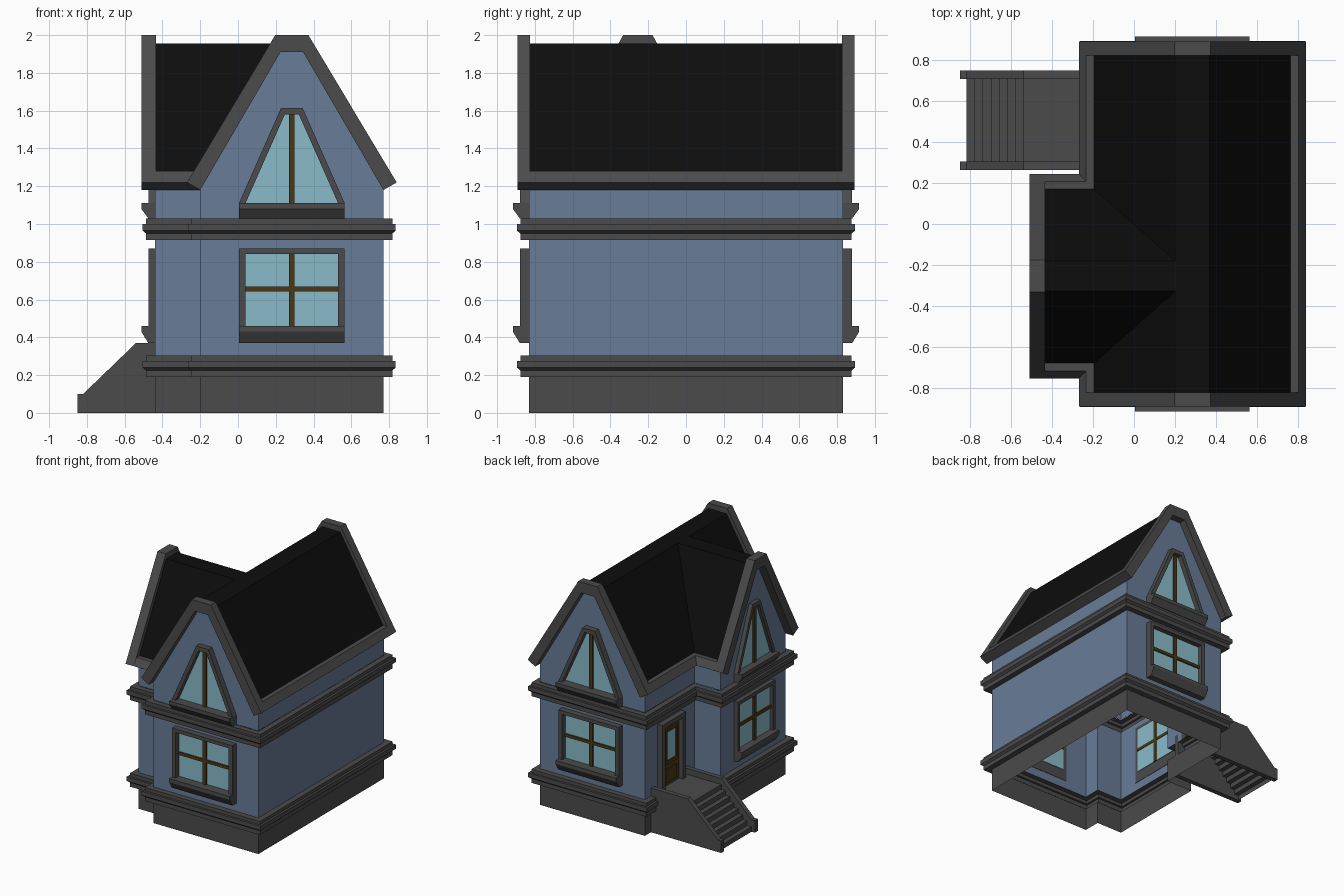
import bpy, bmesh
from mathutils import Vector

if "Cube" in bpy.data.objects:
    bpy.data.objects.remove(bpy.data.objects["Cube"])


def material(name, c):
    m = bpy.data.materials.new(name)
    m.diffuse_color = (*c, 1)
    m.use_nodes = True
    m.node_tree.nodes["Principled BSDF"].inputs["Base Color"].default_value = m.diffuse_color
    return m


BLUE = material("blue_wall", (0.14, 0.20, 0.31))
STONE = material("dark_stone", (0.07, 0.07, 0.07))
ROOF = material("black_roof", (0.004, 0.004, 0.004))
GLASS = material("window_glass", (0.25, 0.50, 0.59))
WOOD = material("brown_wood", (0.07, 0.04, 0.008))


def make(name, bm, mat):
    bmesh.ops.recalc_face_normals(bm, faces=bm.faces)
    me = bpy.data.meshes.new(name)
    bm.to_mesh(me)
    bm.free()
    me.materials.append(mat)
    ob = bpy.data.objects.new(name, me)
    bpy.context.collection.objects.link(ob)
    return ob


def prism(name, pts, place, lo, hi, mat, closed=True):
    """Extrude a 2D profile from lo to hi; place(a, b, t) gives the world position."""
    bm = bmesh.new()
    A = [bm.verts.new(place(a, b, lo)) for a, b in pts]
    B = [bm.verts.new(place(a, b, hi)) for a, b in pts]
    n = len(pts)
    for i in range(n if closed else n - 1):
        j = (i + 1) % n
        bm.faces.new((A[i], A[j], B[j], B[i]))
    if closed:
        bm.faces.new(A)
        bm.faces.new(B[::-1])
    return make(name, bm, mat)


def rect(u0, u1, v0, v1):
    return [(u0, v0), (u1, v0), (u1, v1), (u0, v1)]


def arch(outer, inner):
    """Horseshoe from right halves, bottom to top, of outer and inner outlines."""
    m = lambda h: h + [(-u, v) for u, v in reversed(h)]
    return m(outer) + m(inner)[::-1]


def facade(ox, oy, ux, uy):
    """Local frame of a wall: u sideways, v up, d outwards."""
    return lambda u, v, d: Vector((ox + ux * u + uy * d, oy + uy * u - ux * d, v))


FOOT = [(.77, -.83), (.77, .83), (-.2, .83), (-.2, .175),
        (-.44, .175), (-.44, -.685), (-.2, -.685), (-.2, -.83)]


def loft(name, prof, mat):
    """Sweep an (offset, z) profile around the footprint with mitred corners."""
    bm = bmesh.new()
    n = len(FOOT)
    P = [Vector(p) for p in FOOT]
    rings = []
    for off, z in prof:
        ring = []
        for i, p in enumerate(P):
            a = (p - P[i - 1]).normalized()
            b = (P[(i + 1) % n] - p).normalized()
            q = p + off * Vector((a.y + b.y, -a.x - b.x))
            ring.append(bm.verts.new((q.x, q.y, z)))
        rings.append(ring)
    for r, s in zip(rings, rings[1:]):
        for i in range(n):
            j = (i + 1) % n
            bm.faces.new((r[i], r[j], s[j], s[i]))
    make(name, bm, mat)


# Walls, plinth and moulded bands
loft("plinth", [(0, 0), (0, .19)], STONE)
loft("lower_wall", [(0, .30), (0, .915)], BLUE)
loft("upper_wall", [(0, 1.03), (0, 1.2)], BLUE)
for name, z in (("lower_band", .19), ("upper_band", .915)):
    loft(name, [(0, z), (.047, z), (.047, z + .035), (.065, z + .05), (.065, z + .085),
                (.047, z + .085), (.047, z + .113), (0, z + .113)], STONE)

front = facade(.285, -.83, 1, 0)
back = facade(.285, .83, -1, 0)
left = facade(-.44, -.255, 0, -1)


def roof(tag, P, w, length, trim_len, out):
    """Roof covering and eaves run inwards from the facade P."""
    k = w / .485
    cover = [(w - .005, 1.28), (.083 * k, 1.955), (-.083 * k, 1.955), (-w + .005, 1.28)]
    prism(tag + "_roof", cover, P, 0, -length, ROOF, closed=False)
    for s, side in ((1, "right"), (-1, "left")):
        eave = [(s * (w - .005), 1.18), (s * w, 1.18), (s * (w + .07), 1.22),
                (s * (w + .034), 1.28), (s * (w - .005), 1.28)]
        prism(f"{tag}_{side}_eave", eave, P, 0, -trim_len, STONE)


def gable(tag, P, w, out, dep):
    k = w / .485
    band = arch([(w + .07, 1.22), (.088 * k, 2.0)], [(w, 1.18), (.06 * k, 1.91)])
    prism(tag + "_gable_trim", band, P, -.005, out, STONE)
    wall = [(w, 1.19), (.065 * k, 1.93), (-.065 * k, 1.93), (-w, 1.19)]
    prism(tag + "_gable_wall", wall, P, -.003, 0, BLUE)
    # Square window below, tapered window in the gable
    a, b, m = .28 * k, .245 * k, .015
    tall = [(b, 1.11), (.037 * k, 1.58)]
    shapes = (("square", [(a, .46), (a, .87)], [(b, .46), (b, .84)], .46),
              ("gable", [(a, 1.11), (.057 * k, 1.615)], tall, 1.11))
    for kind, outer, inner, z in shapes:
        n = f"{tag}_{kind}_window"
        prism(n + "_frame", arch(outer, inner), P, -.003, dep, STONE)
        pane = inner + [(-u, v) for u, v in reversed(inner)]
        prism(n + "_glass", pane, P, -.008, .008, GLASS)
        prism(n + "_post", rect(-m, m, z, inner[1][1]), P, -.012, .022, WOOD)
        h = .09 if kind == "square" else .08
        sill = [(-.003, z), (dep + .037, z), (dep + .037, z - .03),
                (dep, z - h), (-.003, z - h)]
        prism(n + "_sill", sill, lambda d, v, t: P(t, v, d), -a, a, STONE)
        if kind == "square":
            prism(n + "_bar", rect(-b, b, .643, .668), P, -.012, .02, WOOD)


# Main block roof with its two gables, then the side wing
roof("main", front, .485, 1.66, 1.66, .06)
gable("front", front, .485, .062, .05)
gable("back", back, .485, .062, .05)
roof("wing", left, .43, .642, .25, .072)
gable("wing", left, .43, .072, .035)

# Door with frame, glass and lower panel
door = facade(-.2, .507, 0, -1)
prism("door_frame", arch([(.155, .3), (.155, .87)], [(.115, .3), (.115, .83)]),
      door, -.003, .045, STONE)
prism("door_leaf", rect(-.115, .115, .3, .83), door, -.008, .012, WOOD)
prism("door_glass", rect(-.06, .06, .53, .77), door, -.01, .016, GLASS)
prism("door_glass_trim", arch([(.08, .51), (.08, .79)], [(.06, .51), (.06, .77)]),
      door, 0, .024, WOOD)
prism("door_glass_ledge", rect(-.08, .08, .50, .53), door, 0, .024, WOOD)
prism("door_panel", rect(-.07, .07, .35, .46), door, 0, .022, WOOD)

# Porch: side walls and a stepped sheet
side_view = lambda x, z, y: Vector((x, y, z))
cheek = [(-.2, 0), (-.85, 0), (-.85, .10), (-.82, .10), (-.54, .37), (-.2, .37)]
for name, y in (("near_porch_wall", .265), ("far_porch_wall", .71)):
    prism(name, cheek, side_view, y, y + .04, STONE)
steps = [(-.82, 0)]
for i in range(8):
    x = -.82 + i * .28 / 7
    steps += [(x, (i + 1) * .04), (x + .04 if i < 7 else -.2, (i + 1) * .04)]
prism("porch_steps", steps, side_view, .305, .71, STONE, closed=False)
